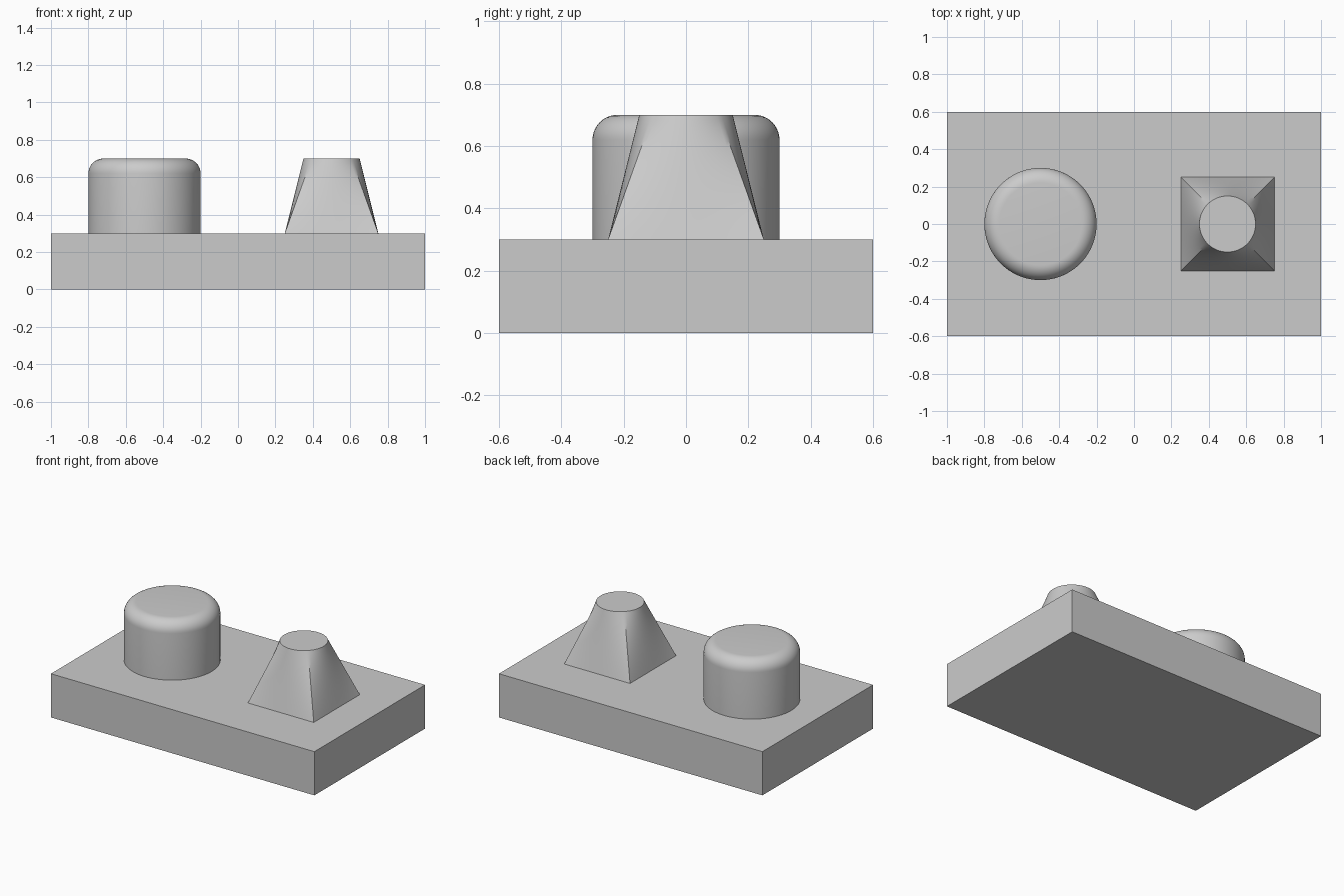
import bpy, math

if "Cube" in bpy.data.objects:
    bpy.data.objects.remove(bpy.data.objects["Cube"])

BASE_TOP, TOP = 0.3, 0.7


def add_rings(name, rings, angle=30):
    """Skin a stack of equal-length closed rings and cap both ends."""
    n = len(rings[0])
    verts = [p for ring in rings for p in ring]
    faces = [(r * n + i, r * n + (i + 1) % n, (r + 1) * n + (i + 1) % n, (r + 1) * n + i)
             for r in range(len(rings) - 1) for i in range(n)]
    faces.append(tuple(reversed(range(n))))
    faces.append(tuple(range(len(verts) - n, len(verts))))
    mesh = bpy.data.meshes.new(name)
    mesh.from_pydata(verts, [], faces)
    obj = bpy.data.objects.new(name, mesh)
    bpy.context.collection.objects.link(obj)
    bpy.ops.object.select_all(action='DESELECT')
    obj.select_set(True)
    bpy.context.view_layer.objects.active = obj
    bpy.ops.object.shade_smooth_by_angle(angle=math.radians(angle))
    return obj


# Base plate
bpy.ops.mesh.primitive_cube_add(size=1, location=(0, 0, BASE_TOP / 2))
base = bpy.context.object
base.name = "base_plate"
base.scale = (2, 1.2, BASE_TOP)
bpy.ops.object.transform_apply(location=False, rotation=False, scale=True)

# Round boss with a filleted top edge
R, FILLET, SIDES, STEPS = 0.3, 0.08, 96, 10
profile = [(R, BASE_TOP)]
for k in range(STEPS + 1):
    a = math.pi / 2 * k / STEPS
    profile.append((R - FILLET + FILLET * math.cos(a), TOP - FILLET + FILLET * math.sin(a)))
add_rings("round_boss", [
    [(-0.5 + r * math.cos(math.tau * i / SIDES), r * math.sin(math.tau * i / SIDES), z)
     for i in range(SIDES)] for r, z in profile])

# Square-to-round lofted boss: straight rulings from the square to the circle
HALF, RADIUS, PER_SIDE, ROWS = 0.25, 0.15, 20, 20
pairs = []
for side in range(4):
    c, s = math.cos(side * math.pi / 2), math.sin(side * math.pi / 2)
    for k in range(PER_SIDE):
        u = -1 + 2 * k / PER_SIDE
        a = side * math.pi / 2 + u * math.pi / 4
        pairs.append((HALF * (c - u * s), HALF * (s + u * c),
                      RADIUS * math.cos(a), RADIUS * math.sin(a)))
rings = []
for j in range(ROWS + 1):
    t = j / ROWS
    z = BASE_TOP + (TOP - BASE_TOP) * t
    rings.append([(0.5 + x0 + (x1 - x0) * t, y0 + (y1 - y0) * t, z) for x0, y0, x1, y1 in pairs])
add_rings("lofted_boss", rings)
